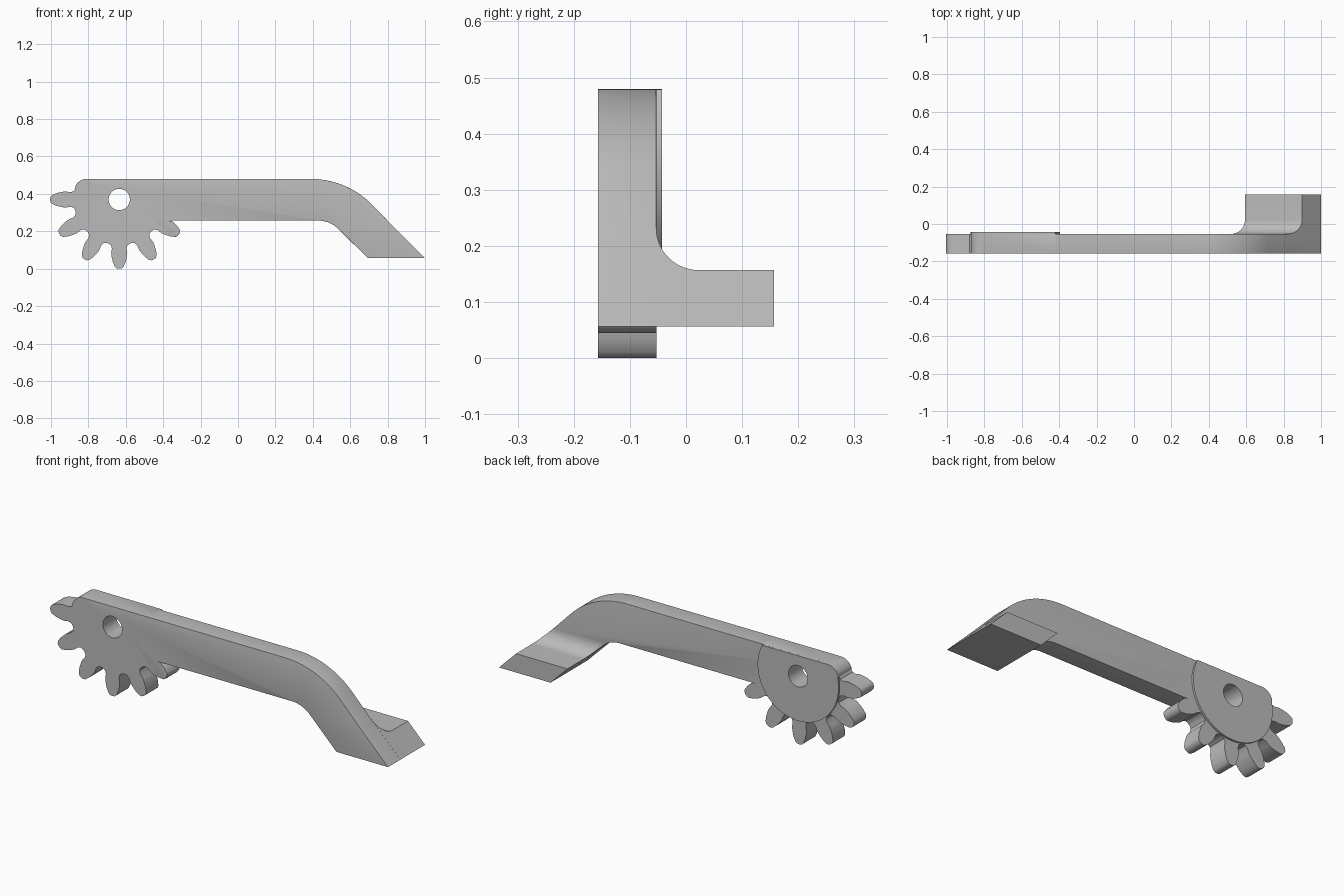
import bpy, bmesh
from math import sin, cos, radians, pi
from mathutils import Vector

cube = bpy.data.objects.get("Cube")
if cube:
    bpy.data.objects.remove(cube, do_unlink=True)

GX, GZ = -0.635, 0.37                        # gear axis
FRONT, BACK, PLATE_BACK, FOOT_BACK = -0.157, -0.053, -0.043, 0.157
TOP, ARM_LOW, FLOOR, FOOT_TOP = 0.48, 0.257, 0.056, 0.157
OUTER, INNER = 1.056, 0.75                   # x + z along the two sloped sides
FILLET = 0.075

grey = bpy.data.materials.new("plain grey")
grey.use_nodes = True
colour = (0.5, 0.5, 0.5, 1)
grey.diffuse_color = colour
grey.node_tree.nodes["Principled BSDF"].inputs["Base Color"].default_value = colour


def arc(cx, cz, r, a0, a1, n):
    return [(cx + r * cos(radians(a0 + (a1 - a0) * i / n)),
             cz + r * sin(radians(a0 + (a1 - a0) * i / n))) for i in range(n + 1)]


def prism(name, ring_a, ring_b, bevel_rule=None):
    """Solid between two matching rings of points."""
    bm = bmesh.new()
    a = [bm.verts.new(p) for p in ring_a]
    b = [bm.verts.new(p) for p in ring_b]
    bm.faces.new(a)
    bm.faces.new(b[::-1])
    for i in range(len(a)):
        j = (i + 1) % len(a)
        bm.faces.new((a[i], b[i], b[j], a[j]))
    bmesh.ops.recalc_face_normals(bm, faces=bm.faces)
    if bevel_rule:
        edges = [e for e in bm.edges if bevel_rule(*[v.co for v in e.verts])]
        bmesh.ops.bevel(bm, geom=edges, offset=0.01, segments=4, profile=0.5,
                        affect='EDGES', clamp_overlap=True)
    mesh = bpy.data.meshes.new(name)
    bm.to_mesh(mesh)
    bm.free()
    obj = bpy.data.objects.new(name, mesh)
    bpy.context.collection.objects.link(obj)
    mesh.materials.append(grey)
    return obj


def slab(name, outline, y0, y1, rule=None):
    return prism(name, [(x, y0, z) for x, z in outline],
                 [(x, y1, z) for x, z in outline], rule)


# Gear teeth: radius and half width along one flank, root to tip
flank = [(0.236, 0.056), (0.244, 0.044), (0.262, 0.039), (0.285, 0.043),
         (0.305, 0.041), (0.335, 0.034), (0.36, 0.023), (0.368, 0.013)]
tooth = [(r, -w) for r, w in flank] + [(0.37, 0)] + [(r, w) for r, w in flank[::-1]]
teeth = []
for k in range(6):
    a = radians(180 + 30 * k)
    teeth += [(GX + r * cos(a) - w * sin(a), GZ + r * sin(a) + w * cos(a))
              for r, w in tooth]
teeth = [p for p in teeth if not (p[0] > -0.42 and p[1] > ARM_LOW - 0.003)]

# Handle outline, joined to the gear in one piece
corner = arc(-0.81, TOP - 0.065, 0.065, 90, 160, 8)
lower_bend = arc(0.43, ARM_LOW - 0.15, 0.15, 90, 45, 10)
upper_bend = arc(0.39, TOP - 0.458, 0.458, 45, 90, 20)
join = FOOT_TOP + FILLET
outline = (corner + teeth + [(-0.37, ARM_LOW)] + lower_bend
           + [(INNER - FLOOR, FLOOR), (OUTER - FLOOR, FLOOR), (OUTER - join, join)]
           + upper_bend + [(-0.42, TOP)])


def handle_edge(p, q):
    """Rounded rim of the handle: all of the front, and the back above the foot."""
    if abs(p.y - q.y) > 1e-4:
        return False
    mid = (p + q) / 2
    on_arm = mid.x > -0.36 or (p.z > TOP - 0.001 and q.z > TOP - 0.001)
    if mid.y < -0.1:
        return on_arm
    return on_arm and mid.x > -0.4 and min(p.z, q.z) > 0.21


handle = slab("geared_handle", outline, FRONT, BACK, handle_edge)

# Raised bearing plate on the back of the gear
disc = corner + arc(GX, GZ, 0.24, 172, 387, 48)
plate = slab("bearing_plate", disc, BACK, PLATE_BACK)

# Foot: side profile with a fillet, sheared along the handle's slope
side = [(BACK, FLOOR), (FOOT_BACK, FLOOR), (FOOT_BACK, FOOT_TOP)]
side += arc(BACK + FILLET, FOOT_TOP + FILLET, FILLET, 270, 180, 14)
foot = prism("foot", [(INNER - z, y, z) for y, z in side],
             [(OUTER - z, y, z) for y, z in side])

# Axle hole through gear and plate
hole = slab("axle_hole_cutter", arc(GX, GZ, 0.057, 0, 352.5, 47), -0.3, 0.1)
hole.hide_render = True
for obj in (handle, plate):
    bpy.context.view_layer.objects.active = obj
    cut = obj.modifiers.new("axle hole", 'BOOLEAN')
    cut.operation = 'DIFFERENCE'
    cut.solver = 'EXACT'
    cut.object = hole
    bpy.ops.object.modifier_apply(modifier=cut.name)
bpy.data.objects.remove(hole, do_unlink=True)

for obj in (handle, plate, foot):
    bpy.ops.object.select_all(action='DESELECT')
    obj.select_set(True)
    bpy.context.view_layer.objects.active = obj
    bpy.ops.object.shade_smooth_by_angle(angle=radians(32))
